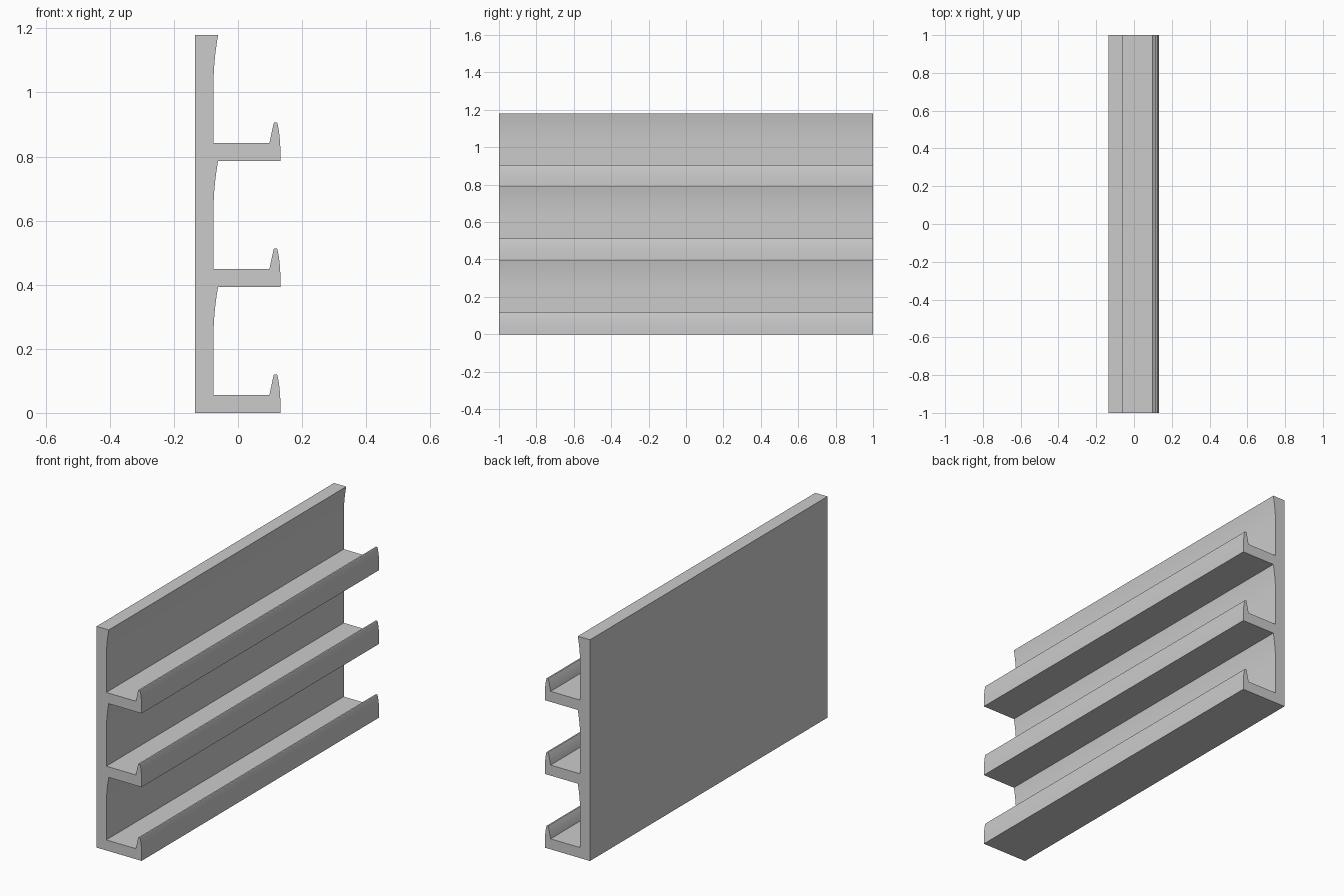
import bpy, bmesh, math

if "Cube" in bpy.data.objects:
    bpy.data.objects.remove(bpy.data.objects["Cube"])

PITCH = 0.393
HALF = 1.0

def rail_profile():
    # Tray underside, rounded front lip and tray floor
    pts = [(-0.134, 0.0), (0.132, 0.0), (0.132, 0.045), (0.130, 0.075),
           (0.127, 0.098), (0.123, 0.118), (0.121, 0.120), (0.113, 0.120),
           (0.111, 0.117), (0.098, 0.056), (-0.0765, 0.056)]
    # Back board face curving forward toward its top
    for i in range(11):
        t = i / 10
        pts.append((-0.0765 + 0.0145 * t * t, 0.235 + (PITCH - 0.235) * t))
    pts.append((-0.134, PITCH))
    return pts

def make_rail(name, z):
    bm = bmesh.new()
    front = bm.faces.new([bm.verts.new((x, -HALF, h + z)) for x, h in rail_profile()])
    ext = bmesh.ops.extrude_face_region(bm, geom=[front], use_keep_orig=True)
    verts = [g for g in ext["geom"] if isinstance(g, bmesh.types.BMVert)]
    bmesh.ops.translate(bm, verts=verts, vec=(0, 2 * HALF, 0))
    bmesh.ops.recalc_face_normals(bm, faces=bm.faces)
    mesh = bpy.data.meshes.new(name)
    bm.to_mesh(mesh)
    bm.free()
    obj = bpy.data.objects.new(name, mesh)
    bpy.context.collection.objects.link(obj)
    bpy.ops.object.select_all(action='DESELECT')
    obj.select_set(True)
    bpy.context.view_layer.objects.active = obj
    bpy.ops.object.shade_smooth_by_angle(angle=math.radians(25))

# Three identical ledge rails stacked on each other
for i, level in enumerate(("lower", "middle", "upper")):
    make_rail(level + "_ledge_rail", i * PITCH)
